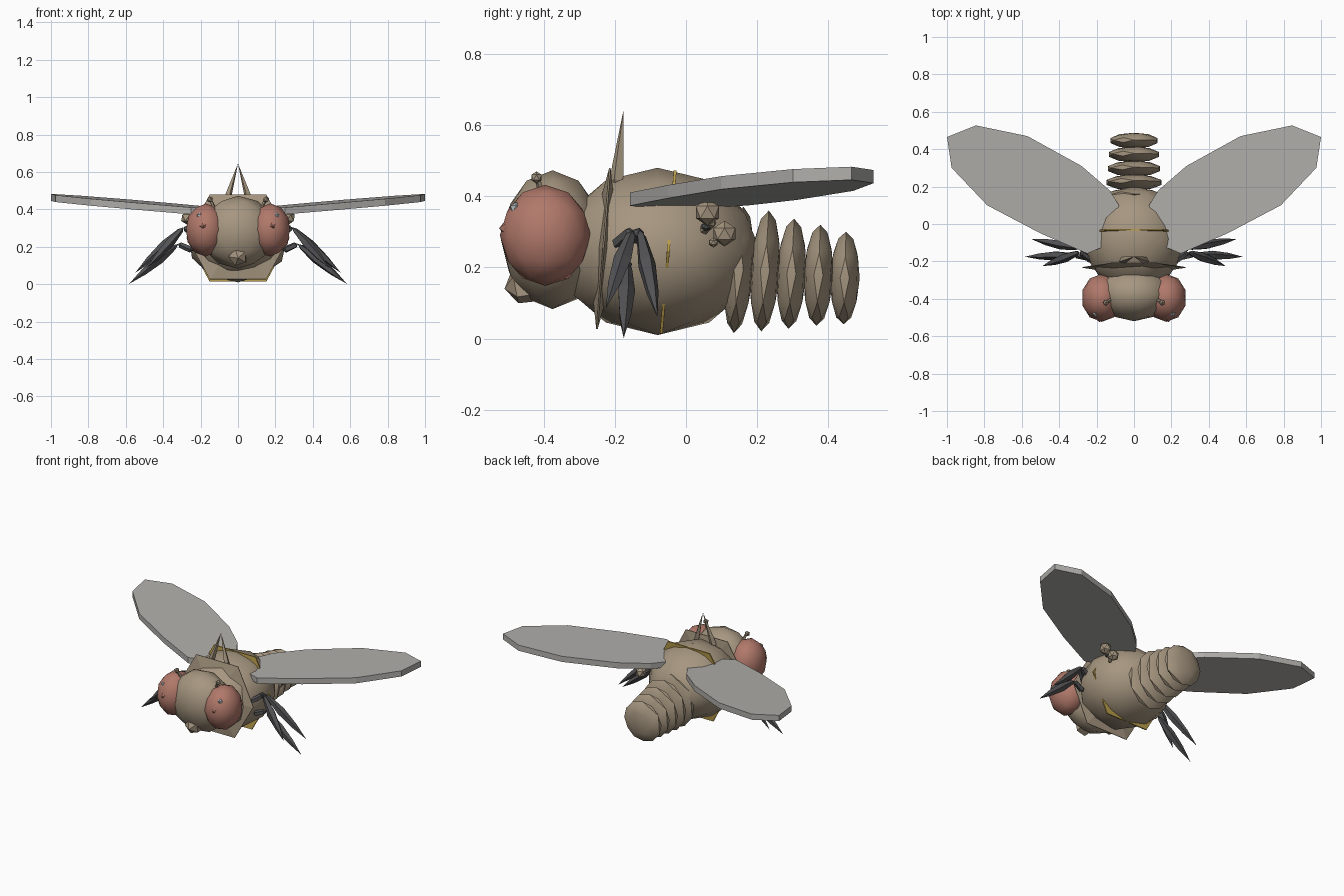
import bpy, bmesh, math
from mathutils import Vector, Matrix

if "Cube" in bpy.data.objects:
    bpy.data.objects.remove(bpy.data.objects["Cube"])


def material(name, rgb):
    m = bpy.data.materials.new(name)
    m.diffuse_color = (*rgb, 1)
    m.use_nodes = True
    m.node_tree.nodes["Principled BSDF"].inputs["Base Color"].default_value = m.diffuse_color
    return m


BROWN = material("body brown", (0.38, 0.305, 0.215))
PINK = material("eye pink", (0.44, 0.19, 0.145))
WING = material("wing grey", (0.44, 0.43, 0.41))
DARK = material("leg grey", (0.085, 0.085, 0.09))
GOLD = material("band gold", (0.48, 0.33, 0.07))
PALE = material("eye glint", (0.42, 0.45, 0.46))


def finish(bm, name, mat, smooth=False):
    bmesh.ops.recalc_face_normals(bm, faces=bm.faces)
    mesh = bpy.data.meshes.new(name)
    bm.to_mesh(mesh)
    bm.free()
    mesh.materials.append(mat)
    ob = bpy.data.objects.new(name, mesh)
    bpy.context.collection.objects.link(ob)
    if smooth:
        bpy.ops.object.select_all(action='DESELECT')
        ob.select_set(True)
        bpy.context.view_layer.objects.active = ob
        bpy.ops.object.shade_smooth_by_angle(angle=math.radians(40))
    return ob


def ball(name, mat, centre, radii, tilt=0.0, detail=2):
    bm = bmesh.new()
    mtx = (Matrix.Translation(centre) @ Matrix.Rotation(tilt, 4, 'X')
           @ Matrix.Diagonal((*radii, 1)))
    bmesh.ops.create_icosphere(bm, subdivisions=detail, radius=1, matrix=mtx)
    return finish(bm, name, mat, detail > 1)


def spindle(name, mat, start, end, stations, sides=5):
    """Tapered rod; stations are (fraction along, radius) between pointed ends."""
    a, b = Vector(start), Vector(end)
    rot = (b - a).to_track_quat('Z', 'Y')
    bm = bmesh.new()
    rings = []
    for t, r in stations:
        rings.append([bm.verts.new(a.lerp(b, t) + rot @ Vector(
            (r * math.cos(k * math.tau / sides), r * math.sin(k * math.tau / sides), 0)))
            for k in range(sides)])
    p, q = bm.verts.new(a), bm.verts.new(b)
    for k in range(sides):
        n = (k + 1) % sides
        bm.faces.new((p, rings[0][n], rings[0][k]))
        bm.faces.new((q, rings[-1][k], rings[-1][n]))
        for lo, hi in zip(rings, rings[1:]):
            bm.faces.new((lo[k], lo[n], hi[n], hi[k]))
    return finish(bm, name, mat)


def hex_disc(name, mat, centre, half_w, half_h, rim, core, tilt):
    """Six-sided plate whose corners poke out of the thorax."""
    bm = bmesh.new()
    outline = [(0.55, 1), (1, 0), (0.55, -1), (-0.55, -1), (-1, 0), (-0.55, 1)]
    sides = []
    for s in (-1, 1):
        loop = [bm.verts.new((x * half_w, s * rim, z * half_h)) for x, z in outline]
        hub = bm.verts.new((0, s * core, 0))
        for k in range(6):
            bm.faces.new((loop[k], loop[(k + 1) % 6], hub))
        sides.append(loop)
    for k in range(6):
        n = (k + 1) % 6
        bm.faces.new((sides[0][k], sides[0][n], sides[1][n], sides[1][k]))
    bm.transform(Matrix.Translation(centre) @ Matrix.Rotation(tilt, 4, 'X'))
    return finish(bm, name, mat)


# Thorax and head
ball("thorax", BROWN, (0, -0.08, 0.245), (0.275, 0.29, 0.235))
ball("head", BROWN, (0, -0.375, 0.278), (0.205, 0.145, 0.195))

# Abdomen: overlapping lens-shaped rings
for i, (y, z, w, h) in enumerate([(0.148, 0.193, 0.16, 0.178), (0.222, 0.19, 0.155, 0.17),
                                  (0.296, 0.182, 0.147, 0.155), (0.372, 0.178, 0.14, 0.142),
                                  (0.446, 0.17, 0.133, 0.13)]):
    ball(f"abdomen_ring_{i + 1}", BROWN, (0, y, z), (w, 0.042, h), -0.075 + 0.012 * i)

# Collar plate and gold band around the thorax
hex_disc("collar", BROWN, (0, -0.232, 0.253), 0.275, 0.227, 0.002, 0.045, -0.08)
hex_disc("gold_band", GOLD, (0, -0.05, 0.243), 0.275, 0.23, 0.004, 0.006, -0.085)

# Mouth cone
spindle("mouth", BROWN, (0, -0.51, 0.14), (0, -0.36, 0.17), [(0.2, 0.05), (0.9, 0.06)])

for side, s in (("right", 1), ("left", -1)):
    # Eyes with glint and bump
    ball(f"eye_{side}", PINK, (s * 0.172, -0.395, 0.29), (0.11, 0.128, 0.142))
    ball(f"eye_glint_{side}", PALE, (s * 0.205, -0.477, 0.365), (0.019,) * 3, detail=1)
    spindle(f"eye_bump_{side}", PINK, (s * 0.185, -0.525, 0.31), (s * 0.18, -0.46, 0.31),
            [(0.35, 0.03), (0.9, 0.025)])

    # Antennae
    spindle(f"antenna_stalk_{side}", BROWN, (s * 0.12, -0.40, 0.39), (s * 0.15, -0.42, 0.46),
            [(0.2, 0.01), (0.9, 0.008)])
    ball(f"antenna_knob_{side}", BROWN, (s * 0.15, -0.42, 0.453), (0.017,) * 3, detail=1)

    # Tall bristles meeting above the back
    spindle(f"bristle_{side}", BROWN, (s * 0.068, -0.198, 0.42), (0, -0.175, 0.645),
            [(0.1, 0.02), (0.3, 0.017)], 4)

    # Balancer knobs behind the wings
    for j, (x, y, z, r, mat) in enumerate([(0.27, 0.06, 0.355, 0.038, BROWN),
                                           (0.25, 0.108, 0.295, 0.036, BROWN),
                                           (0.255, 0.056, 0.315, 0.014, DARK),
                                           (0.25, 0.077, 0.27, 0.014, BROWN)]):
        ball(f"balancer_{side}_{j + 1}", mat, (s * x, y, z), (r,) * 3, detail=1)
    spindle(f"balancer_stalk_{side}", BROWN, (s * 0.18, 0.03, 0.29), (s * 0.27, 0.08, 0.33),
            [(0.1, 0.015), (0.9, 0.012)])

    # Legs: short thigh and long tapering shin
    for j, (hip, knee, foot) in enumerate([
            ((0.22, -0.20, 0.26), (0.29, -0.15, 0.305), (0.49, -0.225, 0.085)),
            ((0.24, -0.18, 0.18), (0.32, -0.165, 0.215), (0.582, -0.175, 0.002)),
            ((0.22, -0.15, 0.26), (0.29, -0.13, 0.305), (0.55, -0.08, 0.06))]):
        h, k, f = [(s * p[0], p[1], p[2]) for p in (hip, knee, foot)]
        spindle(f"thigh_{side}_{j + 1}", DARK, h, k, [(0.15, 0.018), (0.85, 0.016)])
        spindle(f"shin_{side}_{j + 1}", DARK, k, f, [(0.08, 0.014), (0.38, 0.026), (0.7, 0.018)])

    # Wings: thick flat sheets rising slightly to the tips
    outline = [(0.08, 0.10), (0.13, 0.18), (0.28, 0.31), (0.57, 0.47), (0.845, 0.527),
               (1.0, 0.465), (0.975, 0.30), (0.785, 0.10), (0.50, -0.05), (0.25, -0.158),
               (0.16, -0.12)]
    bm = bmesh.new()
    top = [bm.verts.new((s * x, y, 0.397 + 0.072 * x + 0.03 * y)) for x, y in outline]
    low = [bm.verts.new(v.co - Vector((0, 0, 0.037))) for v in top]
    bm.faces.new(top)
    bm.faces.new(low[::-1])
    for k in range(len(top)):
        n = (k + 1) % len(top)
        bm.faces.new((top[k], low[k], low[n], top[n]))
    finish(bm, f"wing_{side}", WING)
